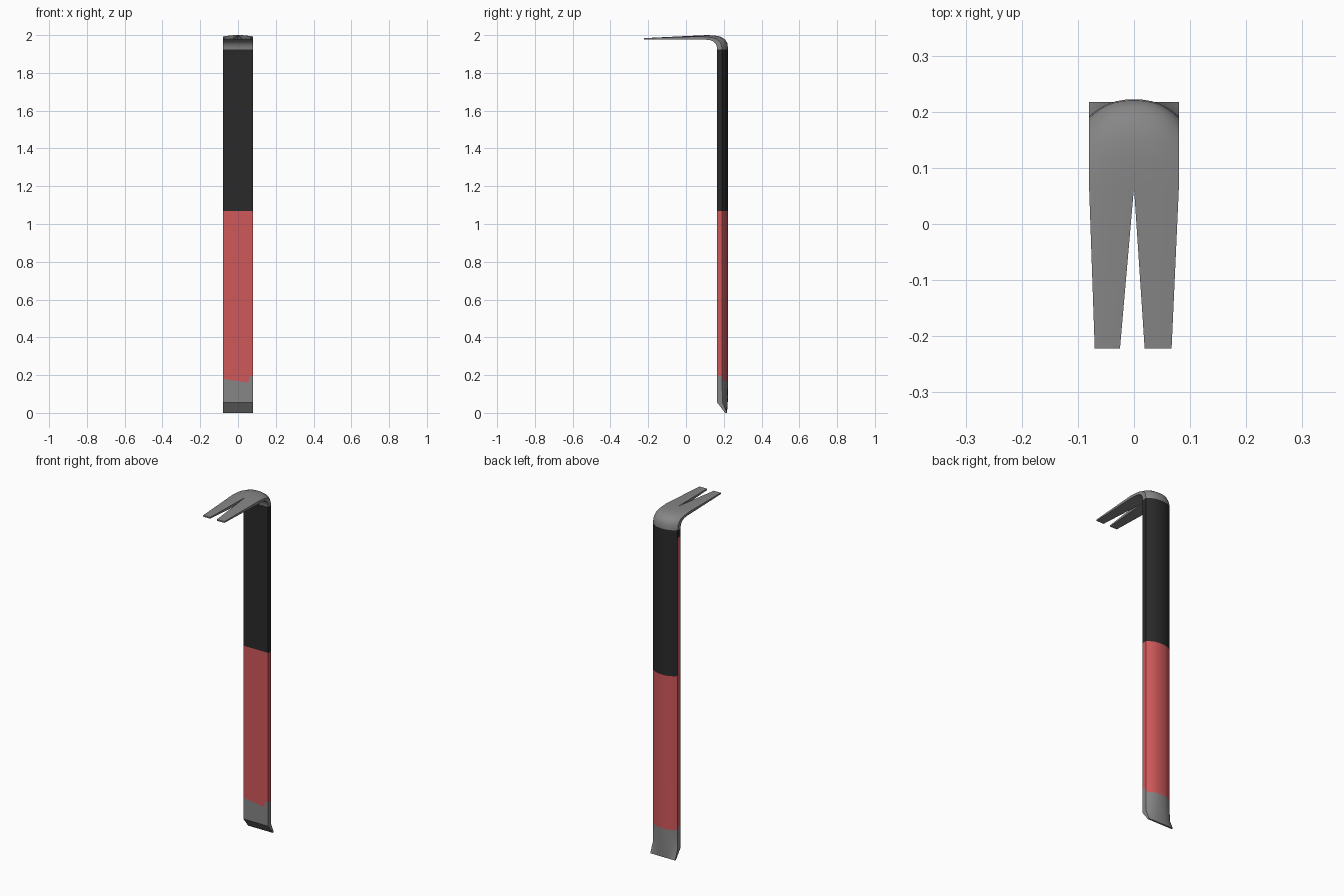
import bpy, bmesh

if "Cube" in bpy.data.objects:
    bpy.data.objects.remove(bpy.data.objects["Cube"])


def material(name, rgb):
    m = bpy.data.materials.new(name)
    m.diffuse_color = (*rgb, 1.0)
    m.use_nodes = True
    m.node_tree.nodes["Principled BSDF"].inputs["Base Color"].default_value = m.diffuse_color
    return m


STEEL, RED, BLACK = 0, 1, 2
mats = [material("bare steel", (0.24, 0.24, 0.24)),
        material("red paint", (0.63, 0.098, 0.102)),
        material("black paint", (0.023, 0.023, 0.023))]

# Stations along the bar: inner (y, z), outer (y, z), edge thickness share,
# colour of the stretch that follows
W = 0.08
stations = [
    ((0.207, 0.0), (0.217, 0.0), 1.0, STEEL),        # chisel tip
    ((0.165, 0.055), (0.221, 0.055), 0.5, STEEL),
    ((0.165, 0.17), (0.222, 0.17), 0.45, RED),       # uneven paint edge
    ((0.165, 1.07), (0.222, 1.07), 0.45, BLACK),
    ((0.165, 1.88), (0.222, 1.88), 0.45, BLACK),
    ((0.165, 1.925), (0.222, 1.925), 0.45, STEEL),   # bend
    ((0.162, 1.944), (0.220, 1.955), 0.45, STEEL),
    ((0.155, 1.957), (0.208, 1.976), 0.45, STEEL),
    ((0.144, 1.967), (0.185, 1.991), 0.48, STEEL),
    ((0.128, 1.973), (0.152, 1.998), 0.52, STEEL),
    ((0.105, 1.976), (0.113, 2.0), 0.6, STEEL),
    ((0.065, 1.977), (0.065, 1.998), 0.75, STEEL),   # notch begins
    ((-0.222, 1.976), (-0.222, 1.984), 1.0, STEEL),  # claw tips
]
PAINT, STRIP, NOTCH, TIP = 2, 3, len(stations) - 2, len(stations) - 1
steps = [0, 0.2, 0.4, 0.55, 0.68, 0.76, 0.84, 0.92, 0.97, 1]


def paint_edge(x):
    """Height of the wavy lower paint edge on the front face."""
    return 0.195 if x > 0.058 else 0.18 - 0.15 * (x + W)


bm = bmesh.new()
for side, tip_in, tip_out in ((-1, 0.025, 0.070), (1, 0.019, 0.067)):
    rings = []
    for i, (a, b, share, _) in enumerate(stations):
        x0, x1 = (tip_in, tip_out) if i == TIP else (0.0, W)
        inner, outer = [], []
        for u in steps:
            x = side * (x0 + (x1 - x0) * u)
            f = share + (1 - share) * (1 - u ** 2.5)
            za = paint_edge(x) if i == PAINT else a[1]
            zb = (0.195 if u == 1 else 0.17) if i == PAINT else a[1] + (b[1] - a[1]) * f
            inner.append(bm.verts.new((x, a[0], za)))
            outer.append(bm.verts.new((x, a[0] + (b[0] - a[0]) * f, zb)))
        rings.append((inner, outer))

    def quad(verts, mat):
        bm.faces.new(verts).material_index = mat

    n = len(steps) - 1
    for i in range(TIP):
        (p, q), (r, s) = rings[i], rings[i + 1]
        mat = stations[i][3]
        for j in range(n):
            quad((p[j], p[j + 1], r[j + 1], r[j]), mat)
            quad((q[j], q[j + 1], s[j + 1], s[j]), mat)
        # narrow side wall; the red shows through along one edge
        quad((p[n], q[n], s[n], r[n]), RED if (side < 0 and i == STRIP) else mat)
        if i == NOTCH:
            quad((p[0], q[0], s[0], r[0]), STEEL)
    # closed ends
    for p, q in (rings[0], rings[-1]):
        for j in range(n):
            quad((p[j], p[j + 1], q[j + 1], q[j]), STEEL)

bmesh.ops.remove_doubles(bm, verts=bm.verts, dist=1e-5)
bmesh.ops.recalc_face_normals(bm, faces=bm.faces)
mesh = bpy.data.meshes.new("pry_bar")
bm.to_mesh(mesh)
bm.free()
for m in mats:
    mesh.materials.append(m)
bar = bpy.data.objects.new("pry_bar", mesh)
bpy.context.collection.objects.link(bar)
bpy.context.view_layer.objects.active = bar
bar.select_set(True)
bpy.ops.object.shade_smooth_by_angle(angle=0.6)
